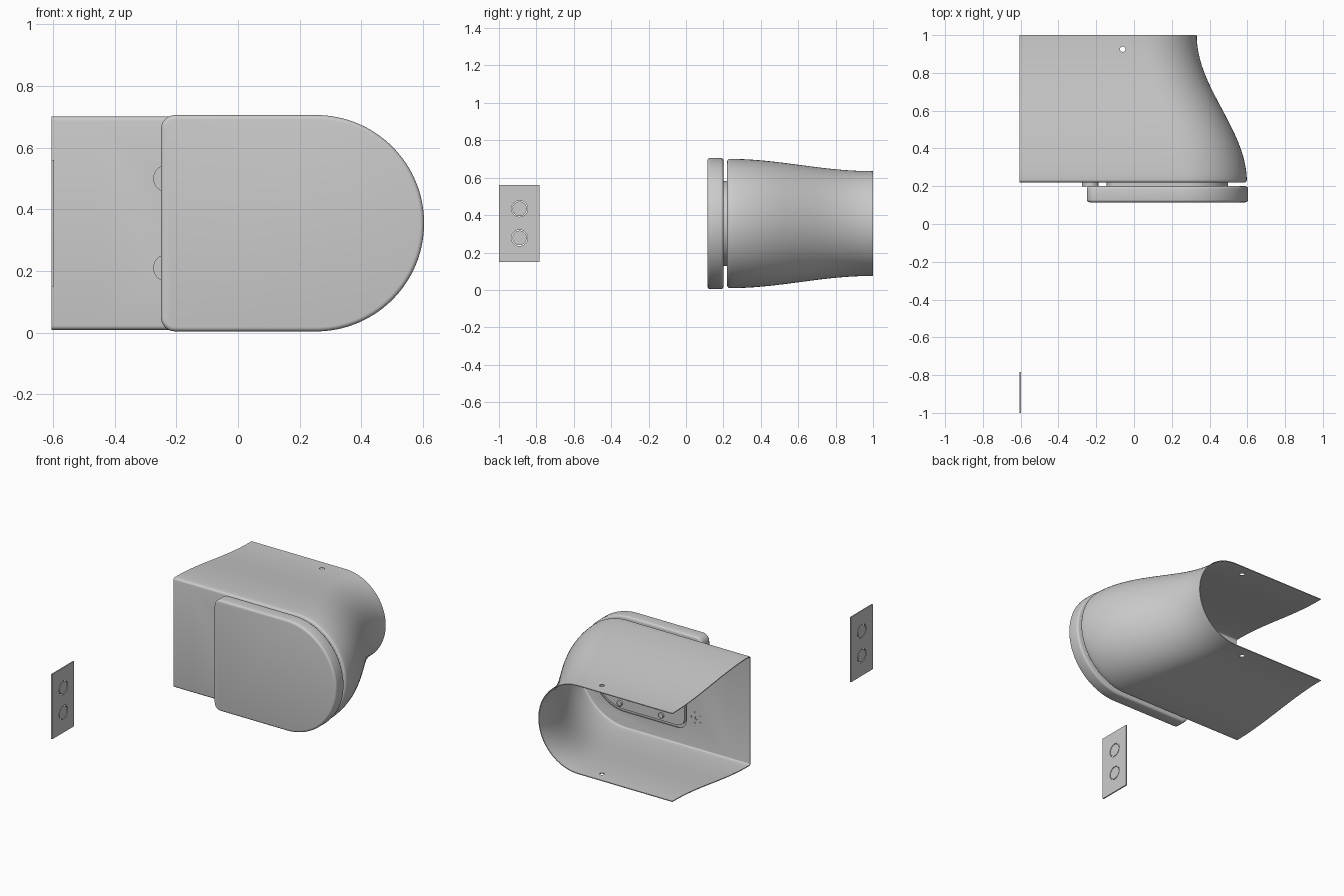
import bpy, bmesh
from math import sin, cos, pi, radians
from mathutils import Matrix, Vector

if "Cube" in bpy.data.objects:
    bpy.data.objects.remove(bpy.data.objects["Cube"])

CZ = 0.355


def finish(name, bm, bevel=0.0):
    bmesh.ops.recalc_face_normals(bm, faces=bm.faces)
    me = bpy.data.meshes.new(name)
    bm.to_mesh(me)
    bm.free()
    ob = bpy.data.objects.new(name, me)
    bpy.context.collection.objects.link(ob)
    if bevel:
        m = ob.modifiers.new("bevel", 'BEVEL')
        m.width, m.segments, m.angle_limit = bevel, 4, radians(40)
        apply(ob, m)
    return ob


def select(ob):
    bpy.ops.object.select_all(action='DESELECT')
    ob.select_set(True)
    bpy.context.view_layer.objects.active = ob


def apply(ob, mod):
    select(ob)
    bpy.ops.object.modifier_apply(modifier=mod.name)


def smooth(ob):
    select(ob)
    bpy.ops.object.shade_smooth_by_angle(angle=radians(35))


def cut(ob, bm):
    cutter = finish("cutter", bm)
    m = ob.modifiers.new("cut", 'BOOLEAN')
    m.operation, m.solver, m.object = 'DIFFERENCE', 'EXACT', cutter
    apply(ob, m)
    bpy.data.objects.remove(cutter)


def d_outline(x0, cx, half, corner, n=40):
    """Rounded left corners and a half-round right end, in x and z."""
    pts = [(cx + half * sin(pi * i / n), CZ + half * cos(pi * i / n)) for i in range(n + 1)]
    for sz, a0 in ((-1, 1.5 * pi), (1, pi)):
        for i in range(7):
            a = a0 - i * pi / 12
            pts.append((x0 + corner + corner * cos(a), CZ + sz * (half - corner) + corner * sin(a)))
    return pts


def prism(bm, pts, y0, y1):
    f = bm.faces.new([bm.verts.new((x, y0, z)) for x, z in pts])
    ext = bmesh.ops.extrude_face_region(bm, geom=[f])["geom"]
    bmesh.ops.translate(bm, vec=(0, y1 - y0, 0), verts=[v for v in ext if isinstance(v, bmesh.types.BMVert)])


def cyl(bm, c, r, depth, axis, seg=32):
    rot = Vector((0, 0, 1)).rotation_difference(Vector(axis)).to_matrix().to_4x4()
    bmesh.ops.create_cone(bm, cap_ends=True, segments=seg, radius1=r, radius2=r,
                          depth=depth, matrix=Matrix.Translation(c) @ rot)


# shell: D section swept back with an S-curve, open at the left and back
def section(y, inset):
    s = (1 - cos(pi * (y - 0.22) / 0.78)) / 2
    cx, half = 0.252 - 0.2 * s, 0.346 - 0.066 * s - inset
    xs = [-0.605 + (cx + 0.605) * i / 6 for i in range(6)]
    arc = [(cx + half * sin(pi * i / 48), CZ + half * cos(pi * i / 48)) for i in range(49)]
    return ([(x, y, CZ + half) for x in xs] + [(x, y, z) for x, z in arc]
            + [(x, y, CZ - half) for x in reversed(xs)])


R = 0.014
rows = [section(0.22 + R * (1 - cos(pi * i / 8)), R * (1 - sin(pi * i / 8))) for i in range(4)]
rows += [section(0.234 + 0.766 * i / 24, 0) for i in range(25)]
bm = bmesh.new()
grid = [[bm.verts.new(p) for p in row] for row in rows]
for a, b in zip(grid, grid[1:]):
    for i in range(len(a) - 1):
        bm.faces.new((a[i], a[i + 1], b[i + 1], b[i]))
bm.faces.new(grid[0])
shell = finish("shell", bm)
m = shell.modifiers.new("thickness", 'SOLIDIFY')
m.thickness = 0.005
apply(shell, m)

# openings in the shell: access hole, top and bottom pin holes, hinge screw holes
bm = bmesh.new()
prism(bm, d_outline(-0.16, 0.27, 0.24, 0.06), 0.15, 0.3)
cyl(bm, (-0.06, 0.925, CZ), 0.014, 1, (0, 0, 1))
for z in (0.21, 0.5):
    cyl(bm, (-0.231, 0.22, z), 0.012, 0.1, (0, 1, 0), 16)
    for k in range(5):
        a = 2 * pi * k / 5
        cyl(bm, (-0.231 + 0.034 * cos(a), 0.22, z + 0.034 * sin(a)), 0.005, 0.1, (0, 1, 0), 10)
cut(shell, bm)
smooth(shell)

# front cover
bm = bmesh.new()
prism(bm, d_outline(-0.25, 0.253, 0.351, 0.045, 64), 0.115, 0.2)
smooth(finish("front_cover", bm, 0.014))

# mounting ring behind the cover
bm = bmesh.new()
prism(bm, d_outline(-0.145, 0.27, 0.228, 0.055), 0.199, 0.222)
ring = finish("mounting_ring", bm)
bm = bmesh.new()
prism(bm, d_outline(-0.085, 0.27, 0.168, 0.04), 0.15, 0.3)
cut(ring, bm)
smooth(ring)

# ring screws and hinge bosses
for i, (x, dz) in enumerate([(x, s * 0.195) for x in (0.015, 0.305) for s in (-1, 1)]):
    bm = bmesh.new()
    cyl(bm, (x, 0.226, CZ + dz), 0.017, 0.016, (0, 1, 0), 24)
    smooth(finish(f"ring_screw_{i + 1}", bm, 0.003))
for i, z in enumerate((0.21, 0.5)):
    bm = bmesh.new()
    cyl(bm, (-0.231, 0.21, z), 0.044, 0.021, (0, 1, 0), 40)
    smooth(finish(f"hinge_boss_{i + 1}", bm))

# separate switch plate with two round buttons
bm = bmesh.new()
bmesh.ops.create_cube(bm, size=1, matrix=Matrix.Translation((-0.601, -0.892, CZ))
                      @ Matrix.Diagonal((0.008, 0.216, 0.41, 1)))
plate = finish("switch_plate", bm)
bm = bmesh.new()
for z in (0.278, 0.434):
    cyl(bm, (-0.601, -0.89, z), 0.043, 0.05, (1, 0, 0), 40)
cut(plate, bm)
smooth(plate)
for i, z in enumerate((0.278, 0.434)):
    bm = bmesh.new()
    cyl(bm, (-0.601, -0.89, z), 0.039, 0.007, (1, 0, 0), 40)
    smooth(finish(f"button_{i + 1}", bm))
